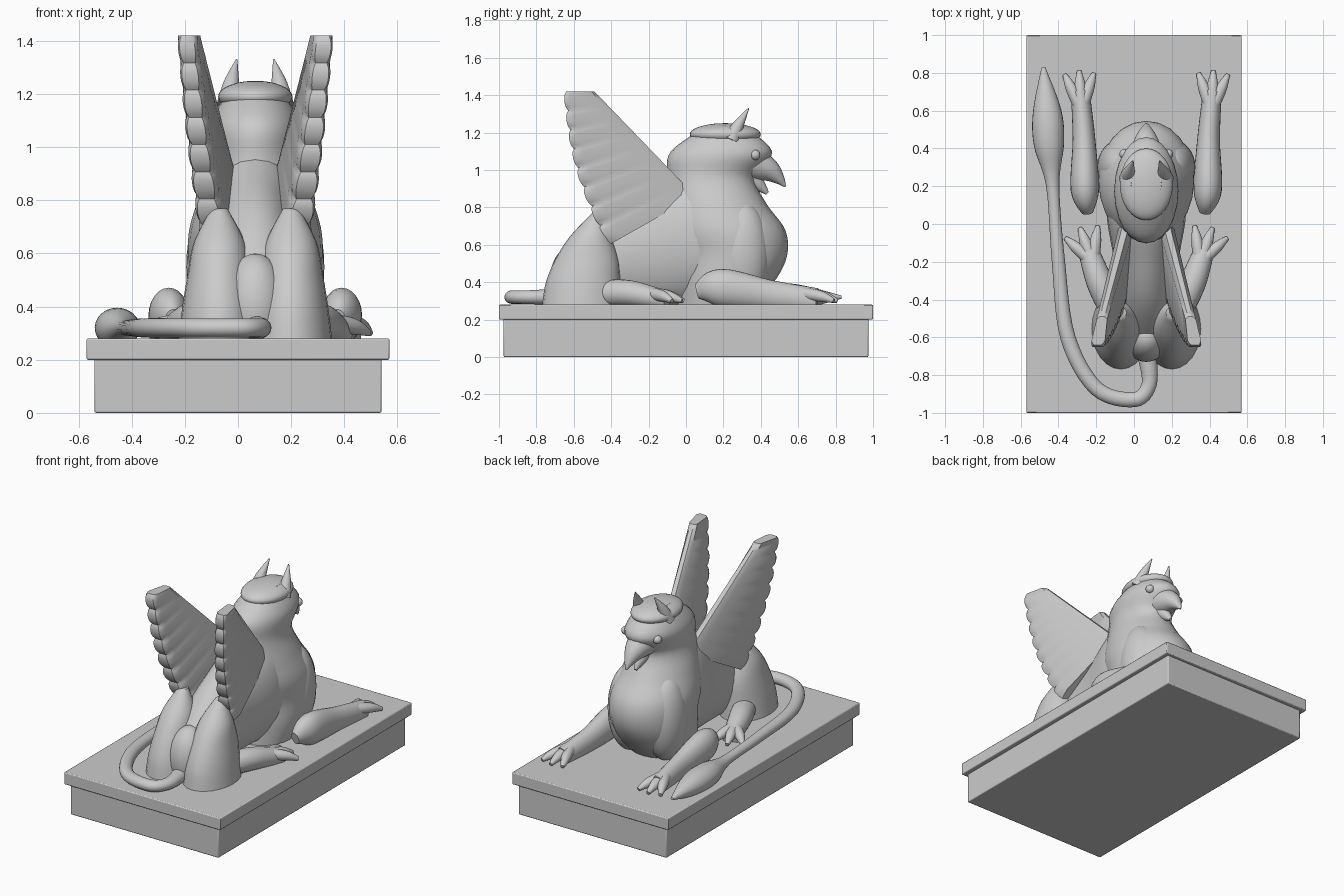
import bpy, bmesh, math
from mathutils import Matrix, Vector

if "Cube" in bpy.data.objects:
    bpy.data.objects.remove(bpy.data.objects["Cube"])

CENTRE = 0.065   # the creature lies slightly off the plinth's centre line
X, Y, Z = Vector((1, 0, 0)), Vector((0, 1, 0)), Vector((0, 0, 1))


def finish(name, bm, offset=CENTRE, mirror=False, angle=50):
    bmesh.ops.recalc_face_normals(bm, faces=bm.faces)
    mesh = bpy.data.meshes.new(name)
    bm.to_mesh(mesh)
    bm.free()
    ob = bpy.data.objects.new(name, mesh)
    bpy.context.collection.objects.link(ob)
    ob.location.x = offset
    if mirror:
        ob.modifiers.new("Mirror", 'MIRROR').use_mirror_merge = False
    bpy.ops.object.select_all(action='DESELECT')
    ob.select_set(True)
    bpy.context.view_layer.objects.active = ob
    bpy.ops.object.shade_smooth_by_angle(angle=math.radians(angle))
    return ob


def spline(keys, steps=6):
    """Smooth samples through a few key vectors."""
    keys = [Vector(k) for k in keys]
    padded = [keys[0]] + keys + [keys[-1]]
    samples = []
    for a, b, c, d in zip(padded, padded[1:], padded[2:], padded[3:]):
        for i in range(steps):
            t = i / steps
            bend = a * 2 - b * 5 + c * 4 - d
            twist = (b - c) * 3 + d - a
            samples.append(b + ((c - a) * t + bend * t ** 2 + twist * t ** 3) / 2)
    return samples + [keys[-1]]


def skin(name, rings, **options):
    """Bridge closed rings of points and cap both ends."""
    bm = bmesh.new()
    loops = [[bm.verts.new(p) for p in ring] for ring in rings]
    count = len(loops[0])
    for a, b in zip(loops, loops[1:]):
        for i in range(count):
            j = (i + 1) % count
            bm.faces.new((a[i], a[j], b[j], b[i]))
    bm.faces.new(loops[0])
    bm.faces.new(loops[-1])
    return finish(name, bm, **options)


def ellipse(centre, side, up, width, height, count=24):
    angles = [math.tau * i / count for i in range(count)]
    return [centre + side * width * math.cos(a) + up * height * math.sin(a) for a in angles]


def sections(name, along, across, start, step, low, high, width, aside=0, **options):
    """Evenly spaced oval slices, given by two outlines and a half width."""
    keys = [(start + step * i, *row) for i, row in enumerate(zip(low, high, width))]
    rings = [ellipse(along * pos + across * (lo + hi) / 2 + X * aside,
                     X, across, w, (hi - lo) / 2)
             for pos, lo, hi, w in spline(keys)]
    return skin(name, rings, **options)


def tube(name, keys, tall=1, **options):
    """Tapered tube along a path of x, y, z and half width."""
    rows = spline(keys)
    points = [row.to_3d() for row in rows]
    rings = []
    for i, (point, row) in enumerate(zip(points, rows)):
        ahead = points[min(i + 1, len(points) - 1)]
        tangent = (ahead - points[max(i - 1, 0)]).normalized()
        side = tangent.cross(Z).normalized()
        rings.append(ellipse(point, side, side.cross(tangent), row.w, row.w * tall))
    return skin(name, rings, **options)


def ball(name, centre, radii, **options):
    bm = bmesh.new()
    bmesh.ops.create_uvsphere(bm, u_segments=32, v_segments=20, radius=1)
    bm.transform(Matrix.Translation(centre) @ Matrix.Diagonal((*radii, 1)))
    return finish(name, bm, **options)


def slab(name, half_x, half_y, bottom, top):
    bm = bmesh.new()
    bmesh.ops.create_cube(bm, size=2)
    bm.transform(Matrix.Translation(Z * (bottom + top) / 2)
                 @ Matrix.Diagonal((half_x, half_y, (top - bottom) / 2, 1)))
    bevel = finish(name, bm, offset=0, angle=30).modifiers.new("Bevel", 'BEVEL')
    bevel.width, bevel.segments = 0.006, 2


def toes(name, root, heading, spread, length):
    """Three tapering toes fanned out from one root."""
    root = Vector(root)
    for i in range(3):
        angle = heading + spread * (i - 1)
        reach = (X * math.sin(angle) + Y * math.cos(angle)) * length
        middle, tip = root + reach * 0.6 - Z * 0.015, root + reach - Z * 0.04
        tube(f"{name}_{i + 1}", [(*root, 0.035), (*middle, 0.03), (*tip, 0.012)], mirror=True)


# Plinth
slab("plinth_base", 0.54, 0.975, 0, 0.21)
slab("plinth_top", 0.57, 1, 0.2, 0.28)

# Chest, neck and head in one upward sweep
sections("chest_neck_head", Z, Y, start=0.26, step=0.14,
         low=[-0.05] * 3 + [-0.1] * 3 + [-0.08, 0.12],
         high=[0.34, 0.47, 0.54, 0.53, 0.43, 0.37, 0.46, 0.3],
         width=[0.2, 0.24, 0.25, 0.25, 0.21, 0.165, 0.165, 0.08])
ball("crown", (0, 0.21, 1.19), (0.14, 0.19, 0.06))
ball("shoulders", (0.13, 0.3, 0.55), (0.13, 0.15, 0.28), mirror=True)

# Back and haunches
sections("torso", Y, Z, start=0.3, step=-0.25,
         low=[0.27] * 5,
         high=[0.9, 1, 0.9, 0.74, 0.45],
         width=[0.2, 0.21, 0.17, 0.15, 0.12])
ball("rump", (0, -0.6, 0.4), (0.12, 0.13, 0.2))
sections("haunches", Z, Y, start=0.27, step=0.125, aside=0.135, mirror=True,
         low=[-0.77, -0.75, -0.7, -0.62, -0.5],
         high=[-0.34, -0.35, -0.36, -0.4, -0.44],
         width=[0.155, 0.14, 0.12, 0.095, 0.03])

# Face and ears
tube("upper_beak", [(0, 0.34, 1.04, 0.1), (0, 0.44, 1, 0.065),
                    (0, 0.5, 0.95, 0.03), (0, 0.53, 0.91, 0.005)])
tube("lower_jaw", [(0, 0.3, 1, 0.07), (0, 0.39, 0.92, 0.035), (0, 0.435, 0.875, 0.01)])
ball("eyes", (0.115, 0.37, 1.08), [0.027] * 3, mirror=True)
tube("ears", [(0.1, 0.24, 1.16, 0.045), (0.09, 0.28, 1.24, 0.03),
              (0.07, 0.335, 1.33, 0.003)], mirror=True)

# Legs and feet
tube("front_legs", [(0.31, 0.06, 0.35, 0.03), (0.325, 0.18, 0.37, 0.075),
                    (0.33, 0.45, 0.33, 0.06), (0.35, 0.7, 0.3, 0.05)],
     tall=1.35, mirror=True)
toes("front_toe", (0.345, 0.61, 0.34), heading=0.05, spread=0.4, length=0.2)
tube("hind_legs", [(0.18, -0.45, 0.34, 0.07), (0.25, -0.3, 0.34, 0.07),
                   (0.32, -0.1, 0.3, 0.05)], mirror=True)
toes("hind_toe", (0.285, -0.2, 0.34), heading=0.35, spread=0.5, length=0.19)

# Wings: slanted blades whose trailing edge is scalloped into feathers
FEATHERS, STEPS = 8, 6
tip_back, root_back = Vector((0, -0.64, 1.42)), Vector((0, -0.41, 0.6))
tip_front, root_front = Vector((0, -0.49, 1.42)), Vector((0, 0.05, 0.86))
rings = []
for i in range(FEATHERS * STEPS + 1):
    t = i / (FEATHERS * STEPS)
    bump = abs(math.sin(math.pi * FEATHERS * t)) ** 0.6
    back = tip_back.lerp(root_back, t) - Y * (0.015 * bump + 0.05 * math.sin(math.pi * t))
    front = tip_front.lerp(root_front, t)
    edge = 0.035 + 0.01 * bump
    outer = [(0, edge - 0.01), (0.06, edge), (0.15, 0.045), (0.9, 0.035), (1, 0.015)]
    inner = [(k, -thick) for k, thick in reversed(outer)]
    ring = []
    for k, thick in outer + inner:
        p = back.lerp(front, k)
        p.x = 0.03 + 0.084 * p.z - 0.17 * p.y + thick * (0.8 + 0.4 * t)
        ring.append(p)
    rings.append(ring)
skin("wings", rings, mirror=True, angle=40)

# Tail lying on the plinth, ending in a pointed tuft
tail = [(0.07, -0.7, 0.05), (0.08, -0.85, 0.04), (0, -0.93, 0.04), (-0.2, -0.87, 0.04),
        (-0.35, -0.6, 0.04), (-0.4, -0.2, 0.035), (-0.43, 0.2, 0.035),
        (-0.45, 0.42, 0.08), (-0.46, 0.6, 0.075), (-0.48, 0.83, 0.01)]
tube("tail", [(x, y, 0.32, r) for x, y, r in tail], tall=0.9, offset=0)
